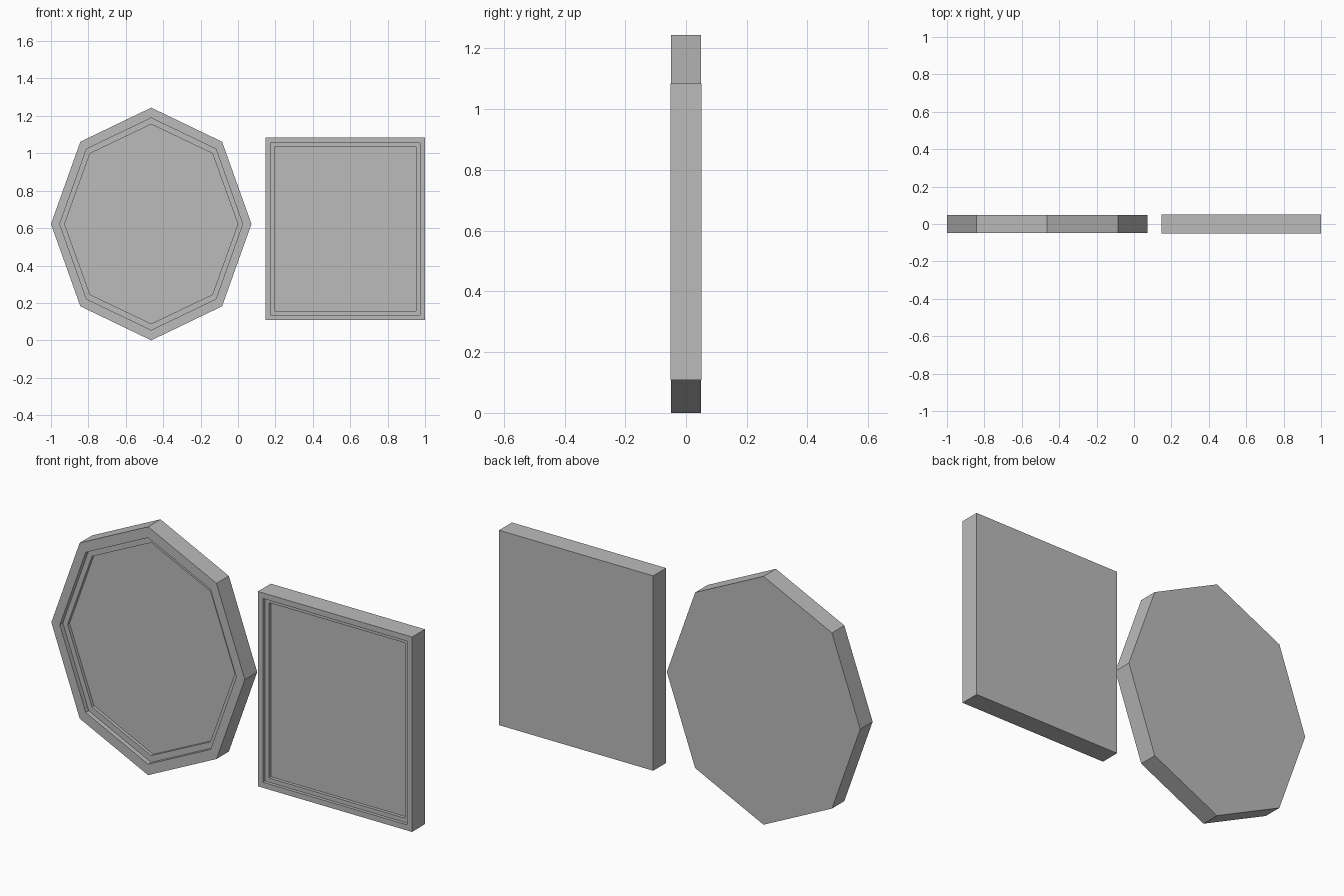
import bpy, bmesh, math

if "Cube" in bpy.data.objects:
    bpy.data.objects.remove(bpy.data.objects["Cube"], do_unlink=True)

grey = bpy.data.materials.new("plain_grey")
grey.use_nodes = True
colour = (0.5, 0.5, 0.5, 1)
grey.diffuse_color = colour
grey.node_tree.nodes["Principled BSDF"].inputs["Base Color"].default_value = colour


def outline(sides, start, rx, rz):
    """Regular polygon stretched to the given radii."""
    step = 2 * math.pi / sides
    return [(rx * math.cos(start + i * step), rz * math.sin(start + i * step))
            for i in range(sides)]


def stack(name, centre, sides, start, rings):
    """Closed solid through a list of (x radius, z radius, y) rings."""
    bm = bmesh.new()
    loops = [[bm.verts.new((x, y, z)) for x, z in outline(sides, start, rx, rz)]
             for rx, rz, y in rings]
    for a, b in zip(loops, loops[1:]):
        for i in range(sides):
            j = (i + 1) % sides
            bm.faces.new((a[i], a[j], b[j], b[i]))
    bm.faces.new(loops[0])
    bm.faces.new(loops[-1])
    bmesh.ops.recalc_face_normals(bm, faces=bm.faces)
    mesh = bpy.data.meshes.new(name)
    bm.to_mesh(mesh)
    bm.free()
    mesh.materials.append(grey)
    obj = bpy.data.objects.new(name, mesh)
    obj.location = (centre[0], 0, centre[1])
    bpy.context.collection.objects.link(obj)


def framed_panel(name, centre, sides, start, outer, lip, inner, half, step, floor):
    """Solid-backed frame with a stepped recess, and a thin panel in it."""
    front, plate = -half, 0.008
    stack(name + "_frame", centre, sides, start, [
        (*outer, half), (*outer, front), (*lip, front), (*lip, front + step),
        (*inner, front + step), (*inner, front + floor + plate)])
    stack(name + "_panel", centre, sides, start, [
        (*inner, front + floor), (*inner, front + floor + plate)])


# Eight-sided frame
framed_panel("octagonal", (-0.464, 0.622), 8, 0,
             (0.536, 0.622), (0.489, 0.567), (0.463, 0.533), 0.049, 0.024, 0.04)

# Rectangular frame: half sizes become corner radii of a four-sided outline
r = math.sqrt(2)
half_sizes = [(0.427 - inset, 0.488 - inset) for inset in (0, 0.028, 0.049)]
framed_panel("rectangular", (0.573, 0.596), 4, math.pi / 4,
             *[(w * r, h * r) for w, h in half_sizes], 0.051, 0.016, 0.032)
